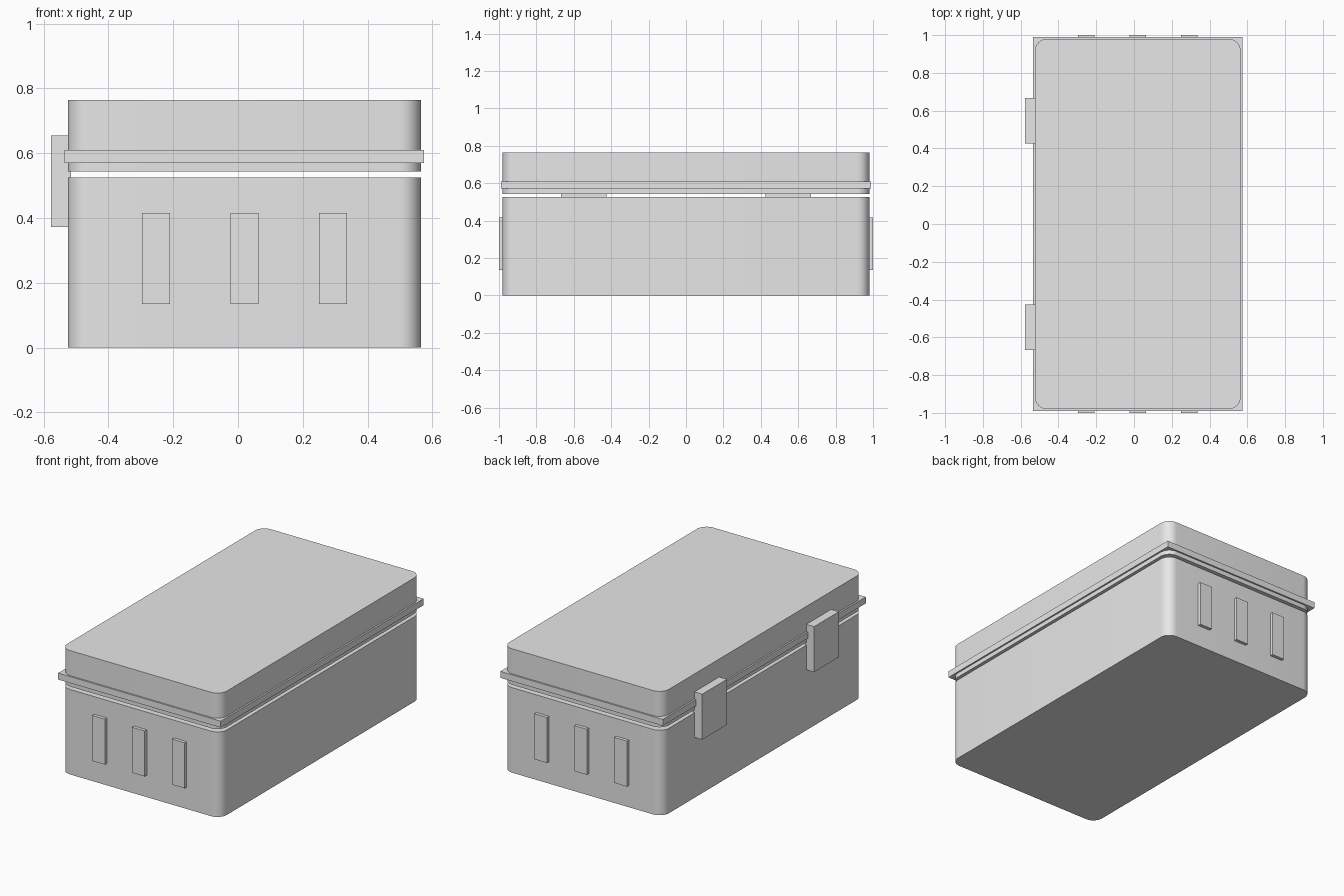
import bpy
import bmesh

cube = bpy.data.objects.get("Cube")
if cube:
    bpy.data.objects.remove(cube, do_unlink=True)

grey = bpy.data.materials.new("light_grey")
grey.use_nodes = True
grey.diffuse_color = (0.8, 0.8, 0.8, 1)
grey.node_tree.nodes["Principled BSDF"].inputs["Base Color"].default_value = grey.diffuse_color

CENTRE_X = 0.02   # the latches on one side push the box off centre


def block(name, x, y, z, radius=0):
    """Box between (min, max) ranges, with optionally rounded upright corners."""
    bm = bmesh.new()
    bmesh.ops.create_cube(bm, size=1)
    for v in bm.verts:
        v.co = [lo + (c + 0.5) * (hi - lo) for c, (lo, hi) in zip(v.co, (x, y, z))]
    if radius:
        upright = [e for e in bm.edges
                   if abs(e.verts[0].co.z - e.verts[1].co.z) > 0.01]
        bmesh.ops.bevel(bm, geom=upright, offset=radius, segments=10,
                        profile=0.5, affect='EDGES')
    mesh = bpy.data.meshes.new(name)
    bm.to_mesh(mesh)
    bm.free()
    mesh.materials.append(grey)
    obj = bpy.data.objects.new(name, mesh)
    bpy.context.collection.objects.link(obj)
    if radius:
        bpy.ops.object.select_all(action='DESELECT')
        obj.select_set(True)
        bpy.context.view_layer.objects.active = obj
        bpy.ops.object.shade_smooth_by_angle(angle=0.6)
    return obj


# Main shells, separated by a thin open gap
shell_x, shell_y = (CENTRE_X - 0.545, CENTRE_X + 0.545), (-0.98, 0.98)
block("base", shell_x, shell_y, (0, 0.525), radius=0.065)
block("lid", shell_x, shell_y, (0.543, 0.765), radius=0.065)

# Square-cornered rim around the lid
block("lid_rim", (CENTRE_X - 0.555, CENTRE_X + 0.555), (-0.99, 0.99), (0.57, 0.61))

# Latches bridging the gap, and raised ribs on both ends
for end, side in (("front", -1), ("back", 1)):
    y = sorted((side * 0.425, side * 0.667))
    block(f"{end}_latch", (-0.578, -0.516), y, (0.373, 0.654))
    for i in (-1, 0, 1):
        x = CENTRE_X + i * 0.273
        y = sorted((side * 0.97, side * 1.0))
        block(f"{end}_rib_{i + 2}", (x - 0.043, x + 0.043), y, (0.135, 0.416))
